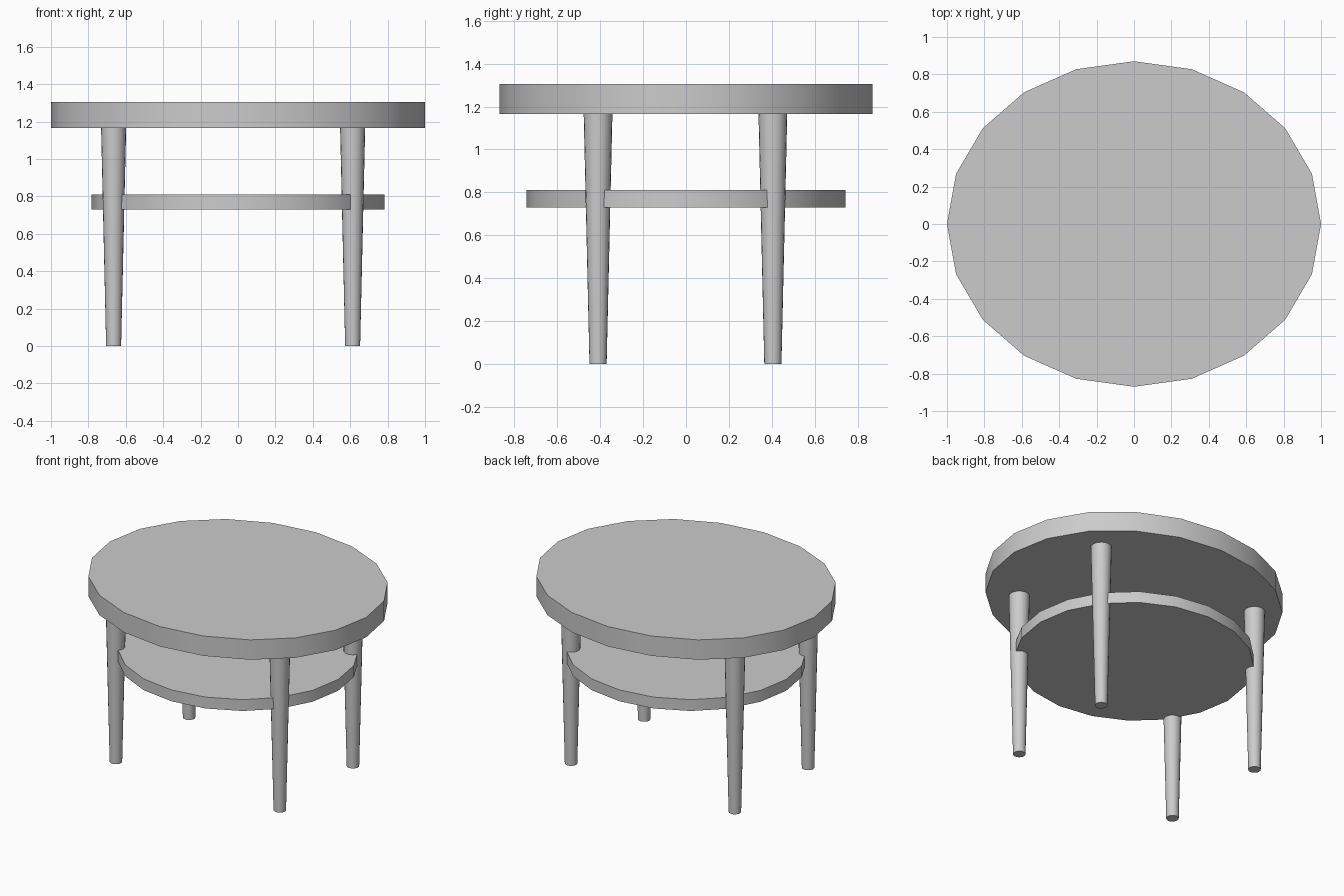
import bpy
import math

if "Cube" in bpy.data.objects:
    bpy.data.objects.remove(bpy.data.objects["Cube"])


def tapered(name, x, y, z0, z1, r0, r1, sides, scale=(1, 1), turn=0.0):
    """Upright round part from z0 to z1, optionally stretched to an oval."""
    bpy.ops.mesh.primitive_cone_add(vertices=sides, radius1=r0, radius2=r1,
                                    depth=z1 - z0)
    ob = bpy.context.object
    ob.name = name
    ob.rotation_euler.z = turn
    bpy.ops.object.transform_apply(location=False, rotation=True, scale=True)
    ob.location = (x, y, (z0 + z1) / 2)
    ob.scale = (scale[0], scale[1], 1)
    bpy.ops.object.transform_apply(location=True, rotation=True, scale=True)
    bpy.ops.object.shade_smooth_by_angle(angle=math.radians(30))
    return ob


# Oval top and lower shelf, 20 sides each
tapered("table_top", 0, 0, 1.165, 1.305, 1, 1, 20, (1.0, 0.87))
tapered("lower_shelf", 0, 0, 0.73, 0.81, 1, 1, 20, (0.782, 0.743))

# Four tapered legs
for side, x in (("left", -0.665), ("right", 0.613)):
    for end, y in (("front", -0.41), ("back", 0.405)):
        tapered(f"{end}_{side}_leg", x, y, 0, 1.165, 0.04, 0.067, 20)
